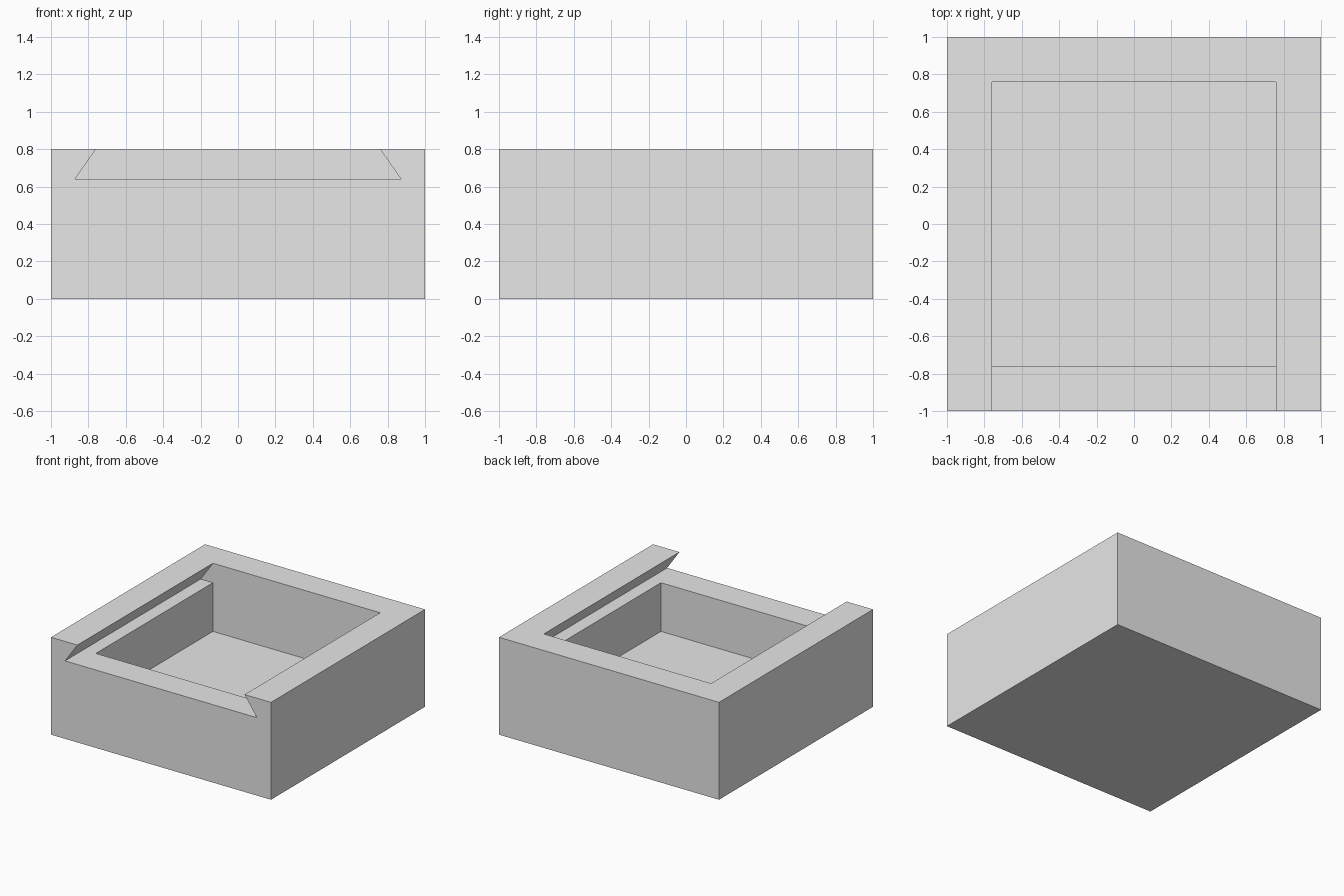
import bpy
import bmesh
from mathutils import Vector

cube = bpy.data.objects.get("Cube")
if cube:
    bpy.data.objects.remove(cube, do_unlink=True)

HEIGHT = 0.8
OPENING = 0.76       # half width of the cavity and of the slot's top edge
SLOT_FLOOR = 0.64
SLOT_HALF = 0.872    # half width of the undercut slot floor
CAVITY_FLOOR = 0.24
OVERSHOOT = 0.1      # cutters reach past the surfaces they open

grey = bpy.data.materials.new("plain_grey")
grey.use_nodes = True
grey.diffuse_color = (0.8, 0.8, 0.8, 1)
grey.node_tree.nodes["Principled BSDF"].inputs["Base Color"].default_value = (0.8, 0.8, 0.8, 1)


def prism(name, profile, y_front, y_back):
    """Extrude an x-z profile along y into a closed solid."""
    bm = bmesh.new()
    face = bm.faces.new([bm.verts.new((x, y_front, z)) for x, z in profile])
    swept = bmesh.ops.extrude_face_region(bm, geom=[face])["geom"]
    verts = [v for v in swept if isinstance(v, bmesh.types.BMVert)]
    bmesh.ops.translate(bm, verts=verts, vec=Vector((0, y_back - y_front, 0)))
    bmesh.ops.recalc_face_normals(bm, faces=bm.faces)
    mesh = bpy.data.meshes.new(name)
    bm.to_mesh(mesh)
    bm.free()
    mesh.materials.append(grey)
    obj = bpy.data.objects.new(name, mesh)
    bpy.context.collection.objects.link(obj)
    return obj


def trapezoid(low_half, top_half, z_low, z_top):
    return [(-low_half, z_low), (low_half, z_low), (top_half, z_top), (-top_half, z_top)]


def cut(target, cutter):
    """Subtract the cutter, bake the result and discard the cutter."""
    cutter.hide_render = True
    mod = target.modifiers.new("cut", 'BOOLEAN')
    mod.operation = 'DIFFERENCE'
    mod.solver = 'EXACT'
    mod.object = cutter
    bpy.context.view_layer.objects.active = target
    bpy.ops.object.modifier_apply(modifier=mod.name)
    bpy.data.objects.remove(cutter, do_unlink=True)


# Solid block
box = prism("box_body", trapezoid(1, 1, 0, HEIGHT), -1, 1)

# Dovetail slot for a sliding lid, open at the front
slope = (SLOT_HALF - OPENING) / (HEIGHT - SLOT_FLOOR)
cut(box, prism("slot_cutter",
               trapezoid(SLOT_HALF, OPENING - slope * OVERSHOOT,
                         SLOT_FLOOR, HEIGHT + OVERSHOOT),
               -1 - OVERSHOOT, OPENING))

# Square storage cavity below the slot
cut(box, prism("cavity_cutter",
               trapezoid(OPENING, OPENING, CAVITY_FLOOR, SLOT_FLOOR + OVERSHOOT / 2),
               -OPENING, OPENING))
